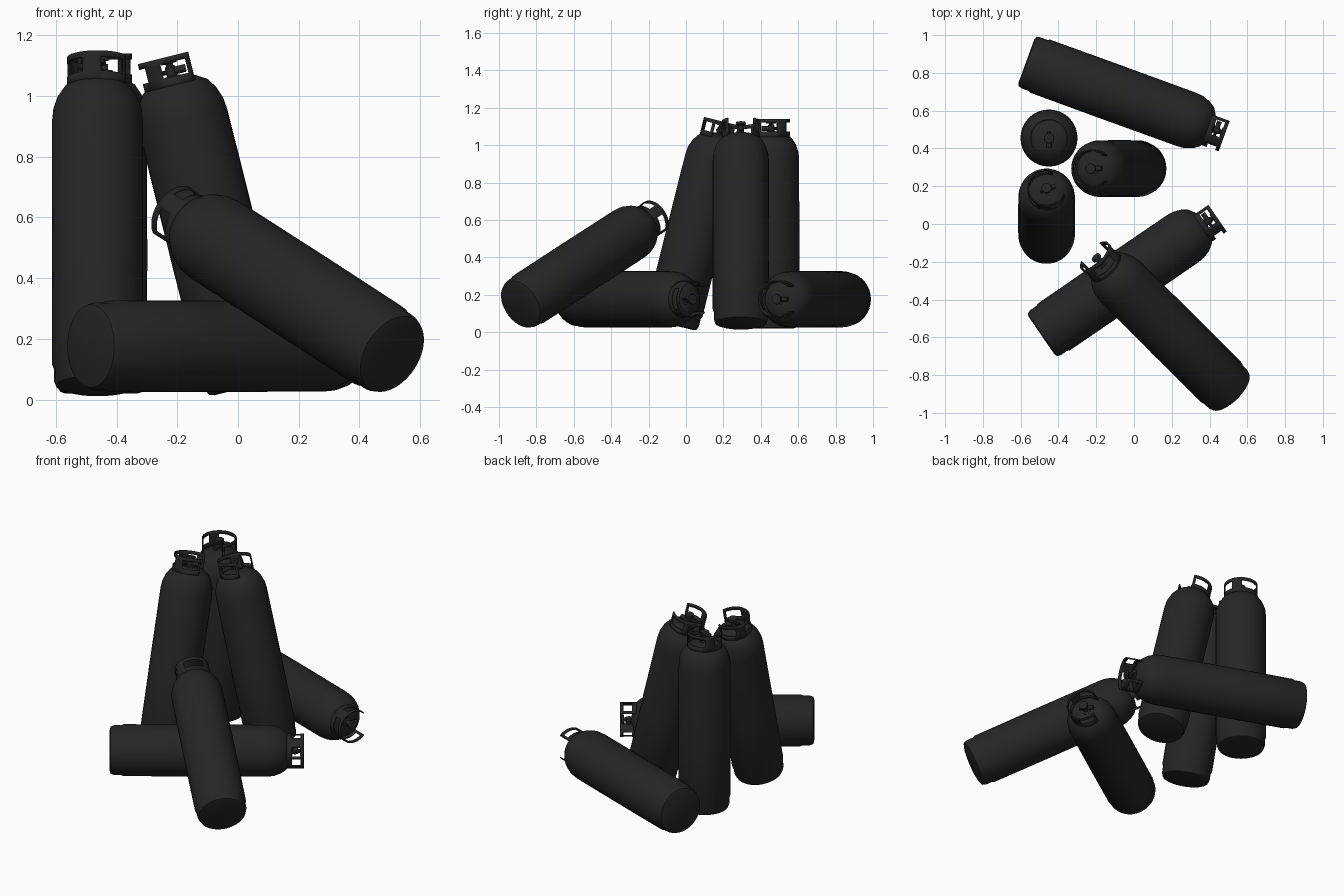
import bpy, bmesh, math
from mathutils import Vector, Matrix

if "Cube" in bpy.data.objects:
    bpy.data.objects.remove(bpy.data.objects["Cube"])

black = bpy.data.materials.new("black_paint")
black.diffuse_color = (0.019, 0.019, 0.019, 1)
black.use_nodes = True
black.node_tree.nodes["Principled BSDF"].inputs["Base Color"].default_value = black.diffuse_color
LENGTH = 1.12


def finish(bm, name, angle=35):
    """Turn a bmesh into a shaded mesh."""
    bmesh.ops.recalc_face_normals(bm, faces=bm.faces[:])
    for f in bm.faces:
        f.smooth = True
    for e in bm.edges:
        if len(e.link_faces) == 2 and e.calc_face_angle() > math.radians(angle):
            e.smooth = False
    me = bpy.data.meshes.new(name)
    bm.to_mesh(me)
    bm.free()
    me.materials.append(black)
    return me


def lathe(bm, profile, sides):
    """Revolve (radius, height) points round z and cap both ends."""
    rings = [[bm.verts.new((r * math.cos(a), r * math.sin(a), z))
              for a in (2 * math.pi * i / sides for i in range(sides))]
             for r, z in profile]
    for lo, hi in zip(rings, rings[1:]):
        for i in range(sides):
            j = (i + 1) % sides
            bm.faces.new((lo[i], lo[j], hi[j], hi[i]))
    bm.faces.new(rings[0][::-1])
    bm.faces.new(rings[-1])


def make_body():
    bm = bmesh.new()
    lathe(bm, [(0.12, 0), (0.137, 0.006), (0.144, 0.025), (0.144, 0.065),
               (0.15, 0.08), (0.151, 0.45), (0.15, 0.905), (0.146, 0.945),
               (0.132, 0.985), (0.11, 1.018), (0.075, 1.04), (0.03, 1.05)], 36)
    return finish(bm, "cylinder_body")


def make_collar():
    """C-shaped guard, open towards +x, with handle windows."""
    bm = bmesh.new()
    angles = [45 + 9 * i for i in range(31)]
    levels = [1.015, 1.052, 1.1, LENGTH]
    grid = [[bm.verts.new((0.097 * math.cos(math.radians(a)),
                           0.097 * math.sin(math.radians(a)), z))
             for a in angles] for z in levels]
    windows = [(58, 108), (144, 216), (252, 302)]
    for k in range(3):
        for i in range(30):
            mid = angles[i] + 4.5
            if k == 1 and any(a < mid < b for a, b in windows):
                continue
            bm.faces.new((grid[k][i], grid[k][i + 1],
                          grid[k + 1][i + 1], grid[k + 1][i]))
    return finish(bm, "guard_collar")


def make_valve():
    bm = bmesh.new()
    # stem, shoulder and handwheel
    lathe(bm, [(0.03, 1.035), (0.03, 1.052), (0.017, 1.056), (0.017, 1.085),
               (0.012, 1.09), (0.012, 1.096), (0.026, 1.097), (0.028, 1.103),
               (0.026, 1.112), (0.01, 1.114)], 14)
    # side outlet
    m = Matrix.Translation((0.028, 0, 1.07)) @ Matrix.Rotation(math.pi / 2, 4, 'Y')
    bmesh.ops.create_cone(bm, cap_ends=True, segments=12, radius1=0.013,
                          radius2=0.013, depth=0.045, matrix=m)
    # relief plug
    m = Matrix.Translation((-0.02, 0, 1.07)) @ Matrix.Rotation(math.pi / 2, 4, 'Y')
    bmesh.ops.create_cone(bm, cap_ends=True, segments=10, radius1=0.008,
                          radius2=0.008, depth=0.03, matrix=m)
    return finish(bm, "valve")


body, collar, valve = make_body(), make_collar(), make_valve()


def place(label, base, axis, opening):
    """Stand one gas cylinder at base, along axis, collar gap facing opening."""
    z = Vector(axis).normalized()
    x = Vector(opening)
    x = (x - z * x.dot(z)).normalized()
    rot = Matrix((x, z.cross(x), z)).transposed().to_4x4()
    mat = Matrix.Translation(base) @ rot
    for part, me in (("body", body), ("collar", collar), ("valve", valve)):
        ob = bpy.data.objects.new(label + "_" + part, me)
        bpy.context.collection.objects.link(ob)
        ob.matrix_world = mat
        if part == "collar":
            mod = ob.modifiers.new("thickness", 'SOLIDIFY')
            mod.thickness = 0.007
            mod.offset = 0


s, c = math.sin(math.radians(14)), math.cos(math.radians(14))
# three cylinders stacked together upright
place("upright", (-0.45, 0.455, 0.02), (0, 0, 1), (0, -1, 0))
place("leaning_back", (-0.463, -0.077, 0.04), (0, s, c), (0.9, 0.42, 0))
place("leaning_left", (0.038, 0.293, 0.043), (-s, 0, c), (1, 0, 0))
# two lying on the ground
place("lying_rear", (-0.57, 0.862, 0.176), (0.94, -0.342, 0), (0.342, 0.94, 0))
place("lying_front", (-0.49, -0.59, 0.176), (0.825, 0.565, 0), (-0.565, 0.825, 0))
# one propped across the front one
place("propped", (0.512, -0.888, 0.147), (-0.72, 0.718, 0.465), (0, 0, -1))
